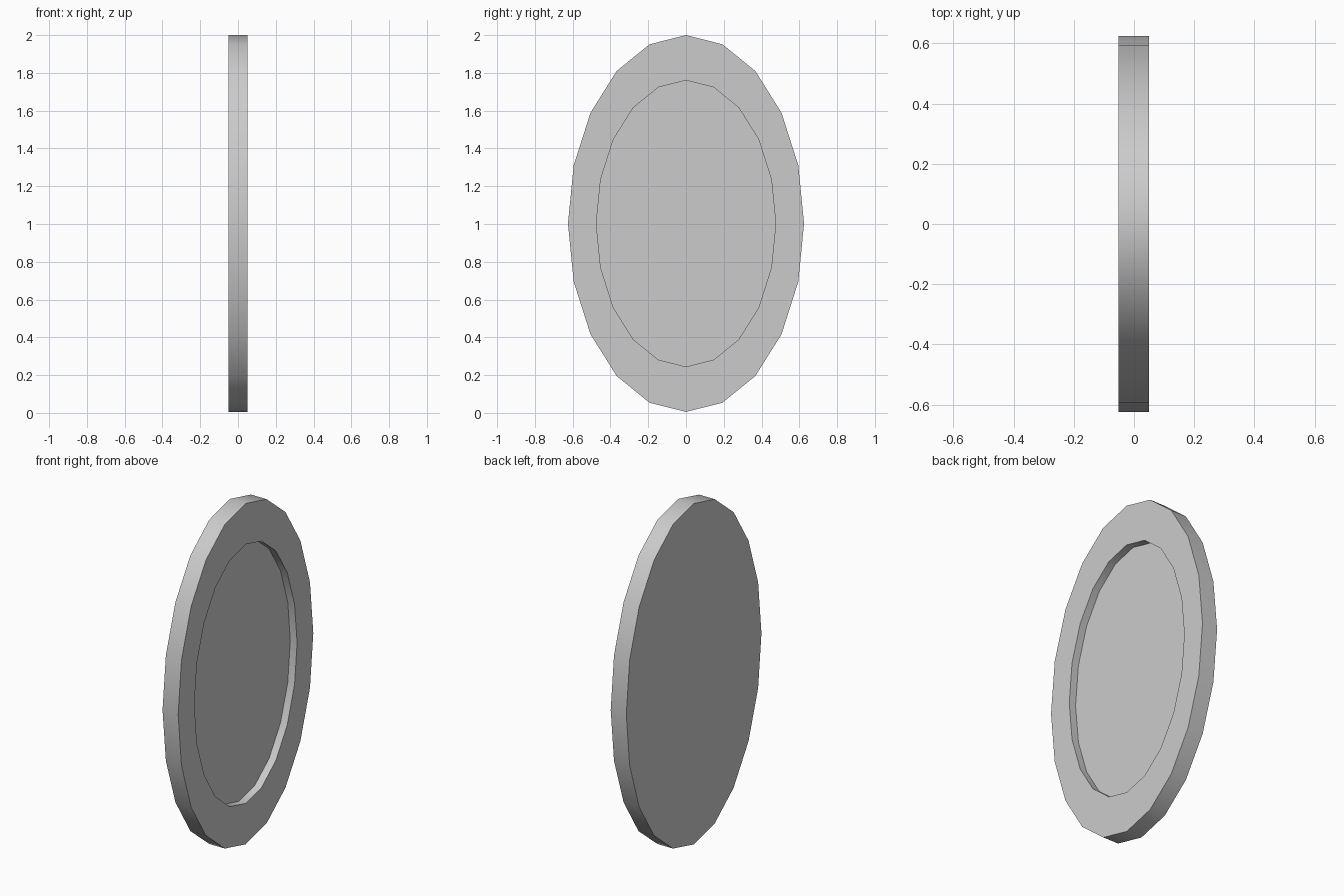
import bpy, bmesh, math

if "Cube" in bpy.data.objects:
    bpy.data.objects.remove(bpy.data.objects["Cube"])

SIDES = 20
# Profile from back to recess floor: (x, y radius, z radius)
PROFILE = [(-0.051, 0.625, 0.9975), (0.05, 0.625, 0.9975),
           (0.05, 0.475, 0.758), (0.006, 0.475, 0.758)]


def ring(bm, x, ry, rz):
    """Oval loop of vertices facing +x."""
    angles = [2 * math.pi * i / SIDES for i in range(SIDES)]
    return [bm.verts.new((x, ry * math.cos(a), 1.0025 + rz * math.sin(a))) for a in angles]


bm = bmesh.new()
rings = [ring(bm, *p) for p in PROFILE]

# Outer wall, front rim and recess wall
for a, b in zip(rings, rings[1:]):
    for i in range(SIDES):
        j = (i + 1) % SIDES
        bm.faces.new((a[i], a[j], b[j], b[i]))

# Flat back and recessed mirror surface
bm.faces.new(rings[0])
bm.faces.new(rings[-1])
bmesh.ops.recalc_face_normals(bm, faces=bm.faces)

mesh = bpy.data.meshes.new("oval_mirror")
bm.to_mesh(mesh)
bm.free()
mirror = bpy.data.objects.new("oval_mirror", mesh)
bpy.context.collection.objects.link(mirror)

# Smooth walls, sharp rims
bpy.context.view_layer.objects.active = mirror
mirror.select_set(True)
bpy.ops.object.shade_smooth_by_angle(angle=math.radians(35))
